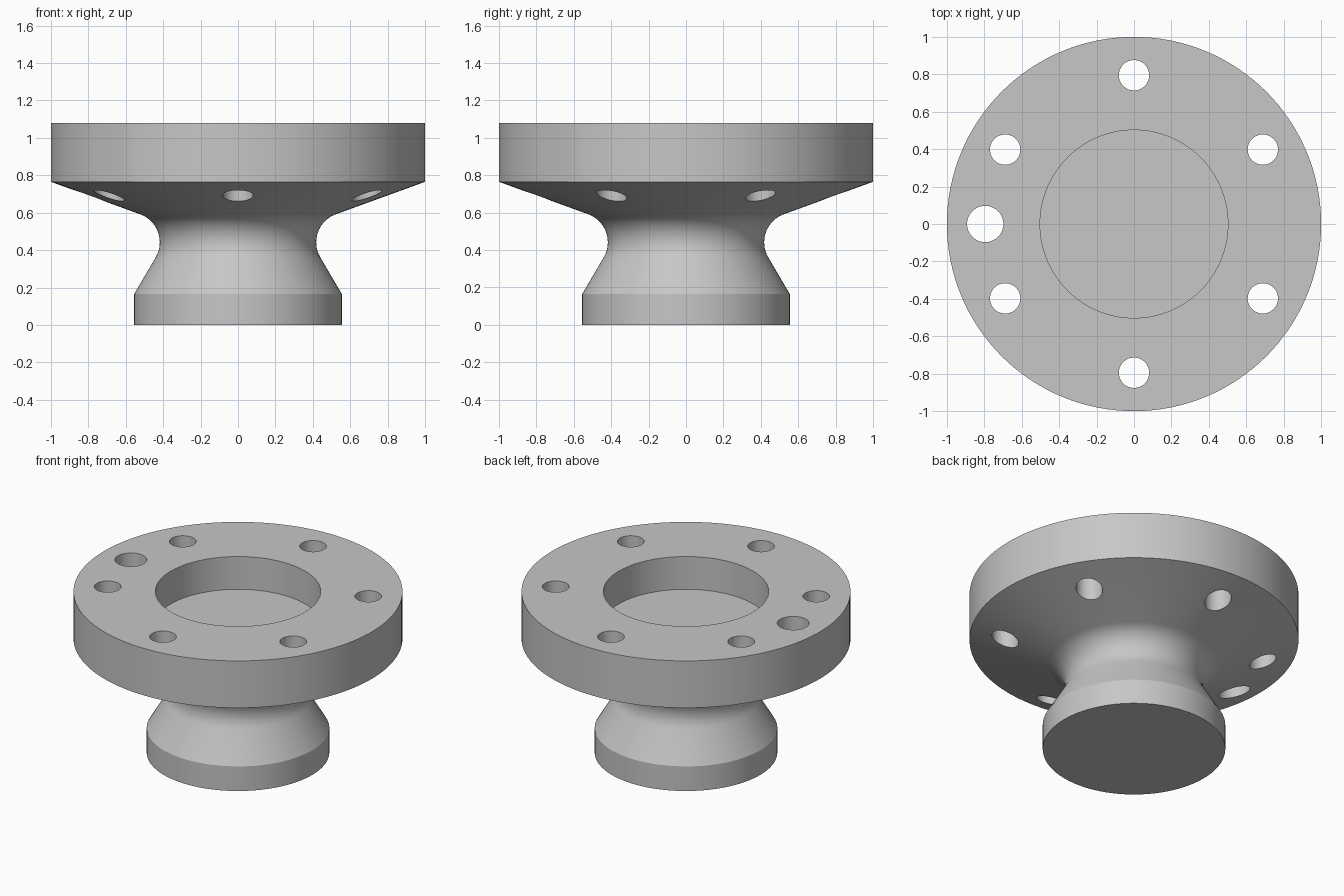
import bpy, bmesh
from math import cos, sin, pi, radians
from mathutils import Vector

cube = bpy.data.objects.get("Cube")
if cube:
    bpy.data.objects.remove(cube, do_unlink=True)

STEPS = 128
HOLE_CIRCLE = 0.795

# Single plain grey
grey = bpy.data.materials.new("machined grey")
grey.use_nodes = True
grey.diffuse_color = (0.57, 0.57, 0.57, 1)
grey.node_tree.nodes["Principled BSDF"].inputs["Base Color"].default_value = grey.diffuse_color


def add_object(name, bm):
    mesh = bpy.data.meshes.new(name)
    bm.to_mesh(mesh)
    bm.free()
    mesh.materials.append(grey)
    obj = bpy.data.objects.new(name, mesh)
    bpy.context.collection.objects.link(obj)
    return obj


def lathe(name, profile):
    """Revolve a list of (radius, height) points around z."""
    bm = bmesh.new()
    verts = [bm.verts.new((r, 0, z)) for r, z in profile]
    edges = [bm.edges.new(pair) for pair in zip(verts, verts[1:])]
    bmesh.ops.spin(bm, geom=verts + edges, cent=(0, 0, 0), axis=(0, 0, 1),
                   angle=2 * pi, steps=STEPS, use_merge=True)
    bmesh.ops.remove_doubles(bm, verts=bm.verts, dist=1e-5)
    bmesh.ops.recalc_face_normals(bm, faces=bm.faces)
    return add_object(name, bm)


def add_drill(bm, angle, radius):
    """Add a vertical cylinder on the bolt circle."""
    made = bmesh.ops.create_cone(bm, cap_ends=True, segments=48,
                                 radius1=radius, radius2=radius, depth=1)
    offset = Vector((HOLE_CIRCLE * cos(angle), HOLE_CIRCLE * sin(angle), 0.9))
    bmesh.ops.translate(bm, verts=made["verts"], vec=offset)


# Body: solid foot, waisted neck with a round fillet, flange with a recess
neck_centre, neck_radius = (0.577, 0.442), 0.159
fillet = []
for i in range(17):
    a = radians(210 - 100 * i / 16)
    fillet.append((neck_centre[0] + neck_radius * cos(a),
                   neck_centre[1] + neck_radius * sin(a)))
flange = lathe("flange_body",
               [(0, 0), (0.555, 0), (0.555, 0.165)] + fillet +
               [(1, 0.765), (1, 1.08), (0.502, 1.08), (0.502, 0.86), (0, 0.86)])

# Six bolt holes and one larger locating hole
bm = bmesh.new()
for k in range(6):
    add_drill(bm, radians(30 + 60 * k), 0.081)
add_drill(bm, pi, 0.097)
drills = add_object("hole_cutters", bm)
drills.hide_render = True

cut = flange.modifiers.new("holes", "BOOLEAN")
cut.operation = "DIFFERENCE"
cut.solver = "EXACT"
cut.object = drills

bpy.ops.object.select_all(action="DESELECT")
flange.select_set(True)
bpy.context.view_layer.objects.active = flange
bpy.ops.object.modifier_apply(modifier=cut.name)
bpy.data.objects.remove(drills, do_unlink=True)
bpy.ops.object.shade_smooth_by_angle(angle=radians(28))
